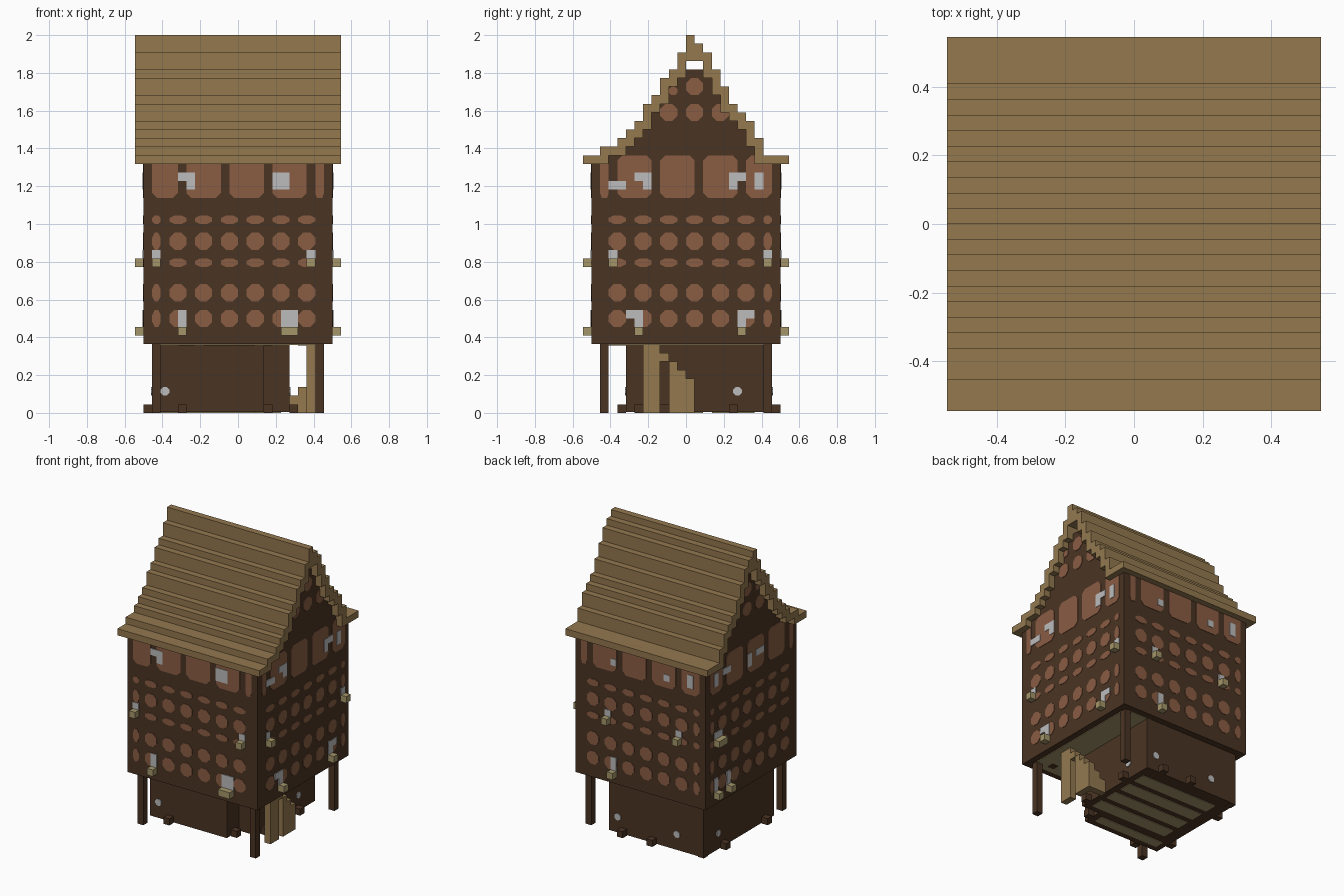
import bpy, bmesh, random

if "Cube" in bpy.data.objects:
    bpy.data.objects.remove(bpy.data.objects["Cube"])

U = 1 / 22  # one block
random.seed(4)


def material(name, rgb):
    lin = [((c / 255 + 0.055) / 1.055) ** 2.4 for c in rgb] + [1]
    m = bpy.data.materials.new(name)
    m.use_nodes = True
    m.diffuse_color = lin
    m.node_tree.nodes["Principled BSDF"].inputs["Base Color"].default_value = lin
    return m


TIMBER = material("dark timber", (74, 52, 35))
THATCH = material("tan boards", (147, 120, 79))
BRICK = material("clay infill", (138, 93, 68))
GLASS = material("pale window", (188, 188, 188))
PLANK = material("pale plank", (165, 150, 106))

SIDES = {
    "front": lambda a, d, z: (a, -d, z),
    "back": lambda a, d, z: (a, d, z),
    "right": lambda a, d, z: (d, a, z),
    "left": lambda a, d, z: (-d, a, z),
}


class Part:
    """Collects prisms measured in blocks into one object."""

    def __init__(self, name, mat):
        self.name, self.mat, self.bm = name, mat, bmesh.new()

    def prism(self, pts, d0, d1, side="right"):
        place = SIDES[side]
        rings = [[self.bm.verts.new([c * U for c in place(a, d, z)]) for a, z in pts]
                 for d in (d0, d1)]
        for ring in rings:
            self.bm.faces.new(ring)
        n = len(pts)
        for i in range(n):
            j = (i + 1) % n
            self.bm.faces.new((rings[0][i], rings[0][j], rings[1][j], rings[1][i]))

    def box(self, x0, x1, y0, y1, z0, z1):
        self.prism([(y0, z0), (y1, z0), (y1, z1), (y0, z1)], x0, x1)

    def plate(self, side, a0, a1, z0, z1, d, thick, cut=0.0):
        if not cut:
            pts = [(a0, z0), (a1, z0), (a1, z1), (a0, z1)]
        else:
            p, q = min(.6, (a1 - a0) * cut), min(.6, (z1 - z0) * cut)
            pts = [(a0 + p, z0), (a1 - p, z0), (a1, z0 + q), (a1, z1 - q),
                   (a1 - p, z1), (a0 + p, z1), (a0, z1 - q), (a0, z0 + q)]
        self.prism(pts, d, d + thick, side)

    def finish(self):
        bmesh.ops.recalc_face_normals(self.bm, faces=self.bm.faces)
        me = bpy.data.meshes.new(self.name)
        self.bm.to_mesh(me)
        self.bm.free()
        me.materials.append(self.mat)
        bpy.context.collection.objects.link(bpy.data.objects.new(self.name, me))


def stairs(heights, start):
    """Outline of a stepped line, one block per height."""
    pts = []
    for i, h in enumerate(heights):
        if not pts or pts[-1][1] != h:
            if pts:
                pts.append((start + i, pts[-1][1]))
            pts.append((start + i, h))
    return pts + [(start + len(heights), heights[-1])]


# stepped roof shell, one top height per column from front to back
tops = [30, 30, 31, 31, 32, 33, 34, 36, 37, 39, 40, 42,
        44, 43, 42, 40, 38, 36, 35, 34, 32, 30, 30, 30]
under = []
for i in range(24):
    outer = tops[max(0, i - 1)] if i < 12 else tops[min(23, i + 1)]
    under.append(41 if i in (12, 13) else max(29, outer - 1))
roof = Part("stepped_roof", THATCH)
roof.prism(stairs(tops, -12) + stairs(under, -12)[::-1], -12, 12)
roof.finish()

# timber house body with gables
body = Part("house_body", TIMBER)
wall_tops = [min(40, h) for h in under[1:23]]
body.prism([(11, 8), (-11, 8)] + stairs(wall_tops, -11), -11, 11)
body.finish()

# infill panels
panels = Part("infill_panels", BRICK)
ROWS = [(10, 12), (13, 15), (17, 18), (19, 21), (22, 23)]
LONG = ([(-10, -9)] + [(a, a + 2) for a in range(-8, 9, 3)],
        [(-10, -7), (-6, -2), (-1, 3), (4, 8), (9, 10)])
GABLE = ([(a, a + 2) for a in range(-9, 8, 3)] + [(9, 10)],
         [(-10, -9), (-8, -4), (-3, 1), (2, 6), (7, 10)])
for side in SIDES:
    small, large = LONG if side in ("front", "back") else GABLE
    for a0, a1 in small:
        for z0, z1 in ROWS:
            panels.plate(side, a0, a1, z0, z1, 11, .07, .3)
    for a0, a1 in large:
        panels.plate(side, a0, a1, 25, 30, 11, .07, .2)
    if small is GABLE[0]:
        for a in (-3, 0, 3):
            panels.plate(side, a, a + 2, 34, 36, 11, .07, .3)
        panels.plate(side, 0, 2, 37, 39, 11, .07, .3)
        panels.plate(side, -2, -1, 37, 38, 11, .07, .3)
panels.finish()

# window panes: start, end, bottom, top
PANES = {
    "front": [(-7, -5, 27, 28), (-6, -5, 26, 27), (4, 6, 26, 28), (-10, -9, 18, 19),
              (8, 9, 18, 19), (-7, -6, 10, 12), (5, 7, 10, 12)],
    "right": [(-9, -7, 26, 27), (-6, -4, 27, 28), (-5, -4, 26, 27), (5, 7, 27, 28),
              (5, 6, 26, 27), (8, 9, 26, 28), (-9, -8, 18, 19), (9, 10, 18, 19),
              (-7, -5, 11, 12), (-6, -5, 10, 11), (6, 8, 11, 12), (6, 7, 10, 11)],
    "back": [(4, 5, 26, 27), (-5, -4, 26, 27), (-9, -8, 26, 28), (5, 6, 18, 19),
             (-7, -6, 18, 19), (4, 5, 10, 12)],
    "left": [(8, 9, 26, 28), (5, 7, 27, 28), (0, 1, 26, 28), (-3, -1, 27, 28),
             (7, 9, 18, 19), (8, 9, 10, 12), (5, 6, 10, 12)],
}
panes = Part("window_panes", GLASS)
sills = Part("window_sills", PLANK)
for side, rects in PANES.items():
    for a0, a1, z0, z1 in rects:
        panes.plate(side, a0, a1, z0, z1, 11, .13)
        if z0 in (10, 18):
            sills.plate(side, a0, a1, z0 - 1, z0, 11, 1)
# round vents of the lower rooms
for side, a, d in (("front", -9, 7), ("right", 5.5, 6), ("back", 4, 10),
                   ("back", -6, 10), ("left", 6, 10)):
    panes.plate(side, a, a + 1, 2, 3, d, .13, .3)
panes.finish()
sills.finish()

# corner posts
posts = Part("corner_posts", TIMBER)
for x in (-10, 9):
    for y in (-10, 9):
        posts.box(x, x + 1, y, y + 1, 0, 8)
posts.finish()

# two overlapping lower rooms
for name, rect in (("front_lower_room", (-10, 3, -7, 9)), ("back_lower_room", (-9, 6, -4, 10))):
    room = Part(name, TIMBER)
    room.box(*rect, .1, 8)
    room.finish()

# beam ends around the foot of the rooms
pegs = Part("beam_ends", TIMBER)
for x, y in ((-7, -8), (3, -6), (6, -3), (6, 5), (3, 10), (-2, 10), (-11, 5), (-11, -5)):
    pegs.box(x, x + 1, y, y + 1, 0, 1)
pegs.finish()

# floor boards seen underneath
floor = Part("floor_boards", PLANK)
for y in range(-3, 9, 3):
    floor.box(-8, 5, y, y + 2, 0, .1)
floor.box(-9, 2, -6, -4.5, 0, .1)
floor.box(-10, 10, -10, 10, 7.9, 8)
floor.finish()

# dark patches on the underside of the house
patches = Part("underside_patches", TIMBER)
for i in range(14):
    x, y = random.randint(-9, 7), random.choice((-9, -8))
    patches.box(x, x + random.randint(1, 2), y, y + 1, 7.82, 7.9)
patches.finish()

# outside stair: two tall stringers, then descending treads
stair = Part("outside_stair", THATCH)
stair.box(8, 9, -5, -3, 0, 8)
stair.box(8, 9, -3, -2, 6, 7)
for i in range(3):
    stair.box(8, 9, i - 2, i - 1, 0, 6 - i)
stair.box(7, 8, 0, 1, 0, 3)
stair.box(6, 7, 0, 1, 0, 2)
stair.finish()
